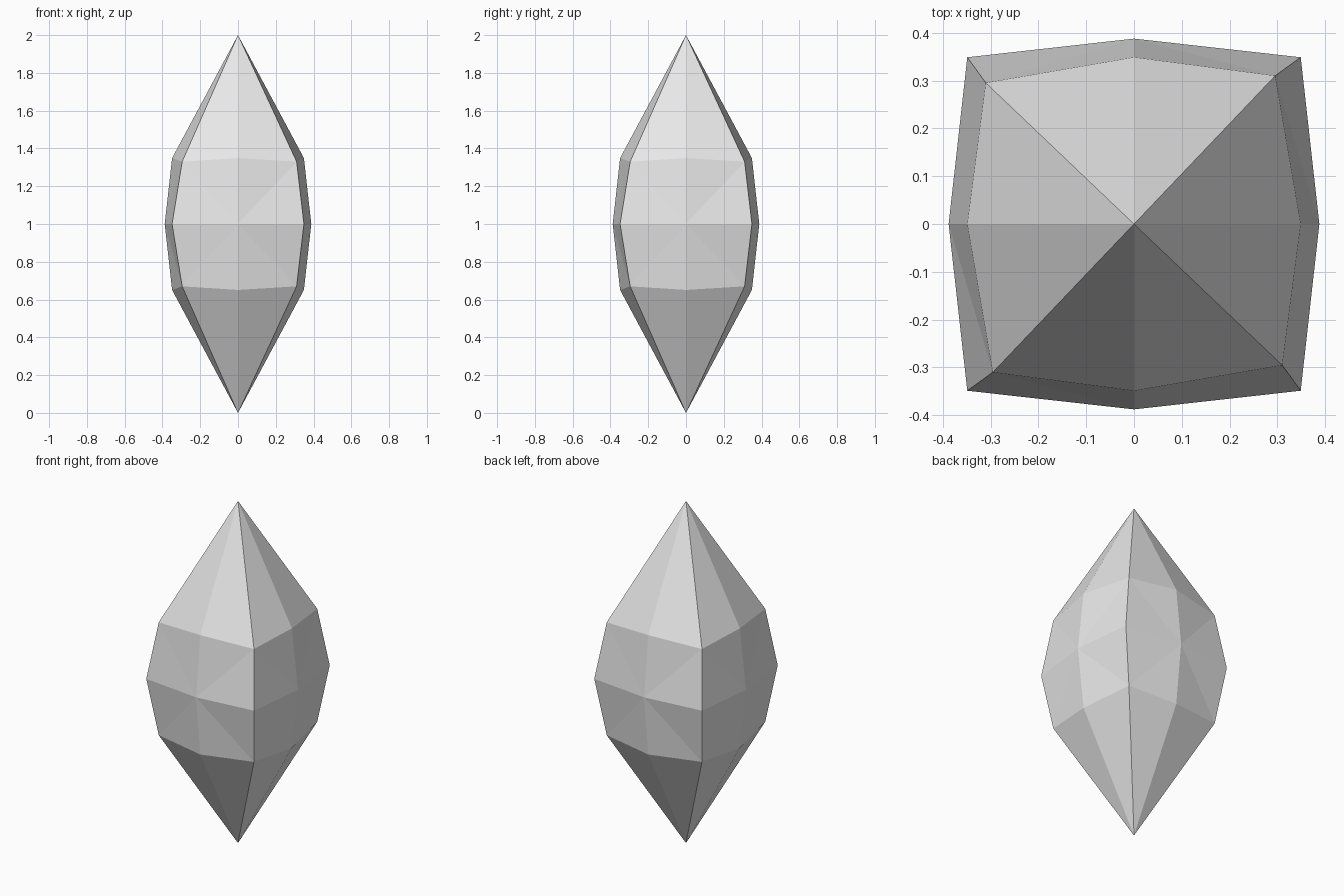
import bpy
import bmesh
from math import radians
from mathutils import Matrix, Vector

default = bpy.data.objects.get("Cube")
if default:
    bpy.data.objects.remove(default, do_unlink=True)

# Plain grey stone
stone = bpy.data.materials.new("grey stone")
stone.use_nodes = True
colour = (0.8, 0.8, 0.8, 1)
stone.diffuse_color = colour
stone.node_tree.nodes["Principled BSDF"].inputs["Base Color"].default_value = colour


def axes_used(v):
    """1 = face centre, 2 = edge middle, 3 = corner of the cube."""
    return sum(abs(c) > 0.1 for c in v.co)


# Cube cut into four quads per side
bm = bmesh.new()
bmesh.ops.create_cube(bm, size=2)
bmesh.ops.subdivide_edges(bm, edges=bm.edges[:], cuts=1, use_grid_fill=True)

# Facet every quad from the side's centre to its corner
for face in bm.faces[:]:
    centre = next(v for v in face.verts if axes_used(v) == 1)
    corner = next(v for v in face.verts if axes_used(v) == 3)
    bmesh.utils.face_split(face, centre, corner)

# Round the cube, twist its corners slightly, and draw the two poles to points
twist = Matrix.Rotation(radians(1.4), 3, "Z")
for v in bm.verts:
    kind = axes_used(v)
    if kind == 1:
        v.co *= 1.0 if abs(v.co.z) > 0.5 else 0.388
    elif kind == 2:
        v.co *= 0.349
    else:
        v.co = twist @ Vector((v.co.x * 0.303, v.co.y * 0.303, v.co.z * 0.33))
    v.co.z += 1

bmesh.ops.recalc_face_normals(bm, faces=bm.faces[:])
mesh = bpy.data.meshes.new("crystal")
bm.to_mesh(mesh)
bm.free()
mesh.materials.append(stone)
crystal = bpy.data.objects.new("crystal", mesh)
bpy.context.collection.objects.link(crystal)
